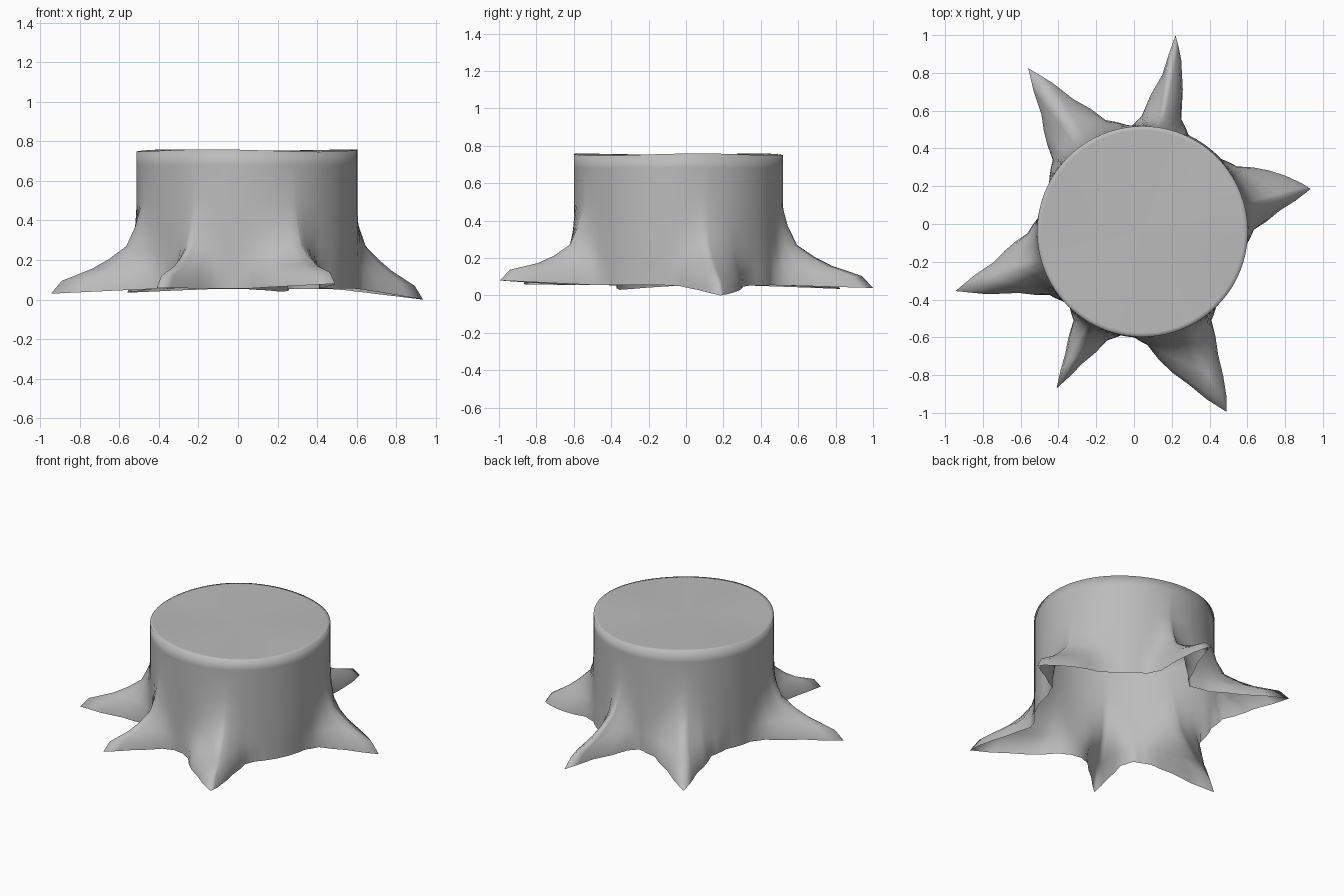
import bpy
import bmesh
from math import atan2, cos, sin, hypot, radians, ceil, tau
from mathutils import Vector

default_cube = bpy.data.objects.get("Cube")
if default_cube:
    bpy.data.objects.remove(default_cube, do_unlink=True)

wood = bpy.data.materials.new("plain grey")
wood.use_nodes = True
grey = (0.5, 0.5, 0.5, 1)
wood.diffuse_color = grey
wood.node_tree.nodes["Principled BSDF"].inputs["Base Color"].default_value = grey

CENTRE = Vector((0.045, -0.04))
TRUNK_RADIUS = 0.558
GROUND = 0.055      # height of the hem between roots

# Each root: height of its tip, then its ground outline, counter-clockwise
ROOTS = [
    (0.0, [(.59, -.12), (.635, -.03), (.77, .07), (.935, .185), (.89, .215), (.545, .305), (.46, .345)]),
    (.04, [(.29, .47), (.25, .555), (.25, .87), (.22, 1), (.15, .79), (.04, .57), (-.01, .52)]),
    (.035, [(-.04, .525), (-.15, .55), (-.32, .66), (-.56, .825), (-.49, .58), (-.43, .34), (-.45, .21)]),
    (.03, [(-.51, .03), (-.565, -.05), (-.74, -.2), (-.945, -.355), (-.61, -.365), (-.45, -.375), (-.345, -.42)]),
    (.06, [(-.32, -.51), (-.365, -.69), (-.41, -.87), (-.275, -.74), (-.14, -.615), (-.07, -.59)]),
    (.08, [(0, -.6), (.07, -.64), (.29, -.85), (.49, -.995), (.49, -.915), (.445, -.69), (.41, -.51), (.435, -.44)]),
]


def polar_outline():
    """Ground outline as (angle, radius, hem height), finely divided."""
    corners = []
    for tip_height, points in ROOTS:
        rel = [Vector(p) - CENTRE for p in points]
        longest = max(v.length for v in rel)
        for v in rel:
            share = max(0, (v.length - TRUNK_RADIUS) / (longest - TRUNK_RADIUS))
            corners.append((atan2(v.y, v.x), v.length, GROUND + (tip_height - GROUND) * share))
    columns = []
    for a, b in zip(corners, corners[1:] + corners[:1]):
        sweep = (b[0] - a[0]) % tau
        steps = max(2, ceil(sweep / radians(5)))
        for i in range(steps):
            t = i / steps
            columns.append((a[0] + sweep * t, a[1] + (b[1] - a[1]) * t, a[2] + (b[2] - a[2]) * t))
    return columns


# Flare of a root up the trunk: (share of root length, height)
FLARE = [(.88, .095), (.55, .155), (.36, .205), (.17, .27), (.07, .37), (0, .49), (0, .68)]


def rim_height(angle):
    return 0.753 + 0.006 * sin(3 * angle + 1)


def build_stump():
    bm = bmesh.new()
    columns = polar_outline()

    def ring(place):
        verts = []
        for column in columns:
            r, z = place(*column)
            verts.append(bm.verts.new((CENTRE.x + r * cos(column[0]), CENTRE.y + r * sin(column[0]), z)))
        return verts

    # Root hem, flared bark and trunk wall
    rings = [ring(lambda a, r, z: (r, z))]
    for share, height in FLARE:
        lift = max(0, 1 - (height - .09) / .18)
        rings.append(ring(lambda a, r, z: (
            TRUNK_RADIUS + (r - TRUNK_RADIUS) * share,
            height + (z - .03) * share * lift)))
    # Sawn rim and flat top
    rings.append(ring(lambda a, r, z: (TRUNK_RADIUS, rim_height(a))))
    rings.append(ring(lambda a, r, z: (TRUNK_RADIUS * .96, rim_height(a))))

    for low, high in zip(rings, rings[1:]):
        for i in range(len(columns)):
            j = (i + 1) % len(columns)
            bm.faces.new((low[i], low[j], high[j], high[i]))
    middle = bm.verts.new((CENTRE.x, CENTRE.y, 0.75))
    for i, v in enumerate(rings[-1]):
        bm.faces.new((v, rings[-1][(i + 1) % len(columns)], middle))

    for face in bm.faces:
        face.smooth = True
    mesh = bpy.data.meshes.new("tree_stump")
    bm.to_mesh(mesh)
    bm.free()
    mesh.materials.append(wood)
    stump = bpy.data.objects.new("tree_stump", mesh)
    bpy.context.collection.objects.link(stump)


build_stump()
